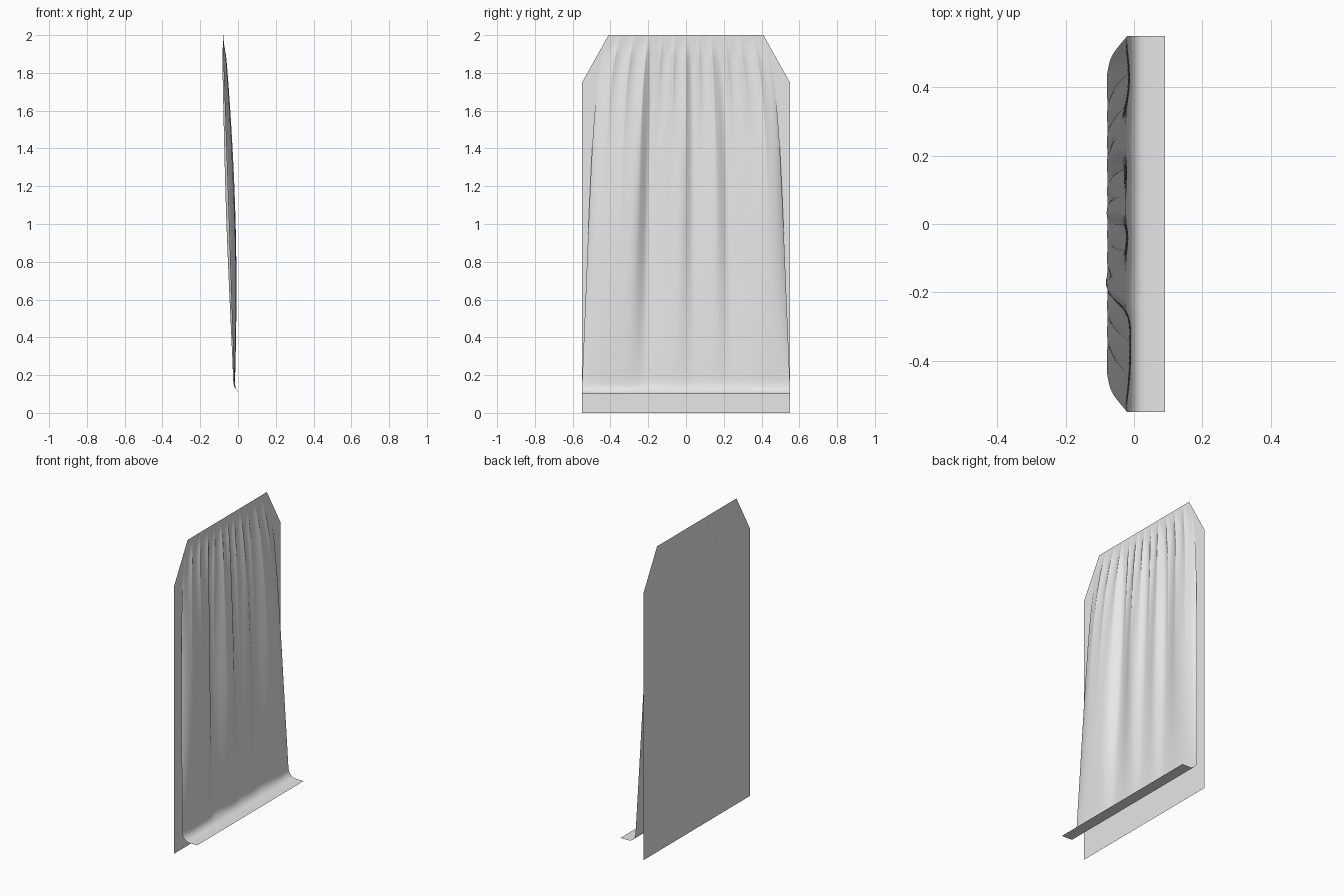
import bpy, math

if "Cube" in bpy.data.objects:
    bpy.data.objects.remove(bpy.data.objects["Cube"])

# One plain grey for everything
grey = bpy.data.materials.new("light grey")
grey.diffuse_color = (0.8, 0.8, 0.8, 1)
grey.use_nodes = True
grey.node_tree.nodes["Principled BSDF"].inputs["Base Color"].default_value = grey.diffuse_color


def make_object(name, verts, faces, smooth):
    mesh = bpy.data.meshes.new(name)
    mesh.from_pydata(verts, [], faces)
    mesh.materials.append(grey)
    for p in mesh.polygons:
        p.use_smooth = smooth
    obj = bpy.data.objects.new(name, mesh)
    bpy.context.collection.objects.link(obj)
    return obj


# Flat backing panel with clipped top corners
PANEL_X = -0.078
outline = [(-0.55, 0), (0.55, 0), (0.55, 1.75), (0.41, 2.0), (-0.41, 2.0), (-0.55, 1.75)]
make_object("backing_panel", [(PANEL_X, y, z) for y, z in outline],
            [tuple(range(len(outline)))], False)

# Draped cloth: broad asymmetric valleys (centre, depth) and fine gathers at the top
VALLEYS = [(-0.38, 1.45), (0.08, 0.95), (0.44, 1.1)]
Z0 = 0.16


def broad_folds(u, s):
    b = 0.65
    for c, depth in VALLEYS:
        w = (0.09 if u < c else 0.2) * (1.25 - 0.45 * s)
        b -= depth * math.exp(-((u - c) / w) ** 2)
    return b


def half_width(s):
    return 0.55 - 0.075 * s - 0.065 * s ** 8


def cloth_point(u, s):
    z = Z0 + (2.0 - Z0) * s
    mean = -0.02 - 0.058 * s ** 1.8
    amp = 0.006 * (1 - s) + 0.03 * math.sin(math.pi * s)
    gathers = 0.011 * s ** 4 * (1 - 0.8 * s ** 16)
    wave = 1 - 2 * abs(math.sin(6 * math.pi * u + 0.4 * math.sin(5 * u))) ** 0.8
    x = mean + amp * broad_folds(u, s) + gathers * wave
    x = min(max(x, -0.095), -0.003)
    edge = abs(u) ** 12                      # side edges lean back to the panel
    x = x * (1 - edge) + (-0.02 - 0.062 * s) * edge
    if s > 0.94:                             # top hem meets the panel
        k = (s - 0.94) / 0.06
        x += (PANEL_X - x) * k * 0.85
    return x, u * half_width(s), z


# Flared foot of the cloth: flat lip, then a rounded bend up to the drape
foot = [(0.09, 0.1), (0.06, 0.1), (0.03, 0.101)]
for i in range(1, 8):
    a = i / 8 * math.pi / 2
    foot.append((0.03 - 0.045 * math.sin(a), 0.101 + 0.05 * (1 - math.cos(a))))

COLS, ROWS = 260, 70
us = [-1 + 2 * i / COLS for i in range(COLS + 1)]
verts = []
for k, (x, z) in enumerate(foot):
    blend = max(0, (k - 2) / 8) ** 3
    for u in us:
        fx = cloth_point(u, 0)[0]
        verts.append((x + (fx + 0.016) * blend, u * 0.55, z))
for r in range(ROWS + 1):
    verts += [cloth_point(u, r / ROWS) for u in us]

n = COLS + 1
faces = [(r * n + c, r * n + c + 1, (r + 1) * n + c + 1, (r + 1) * n + c)
         for r in range(len(verts) // n - 1) for c in range(COLS)]
make_object("draped_cloth", verts, faces, True)
